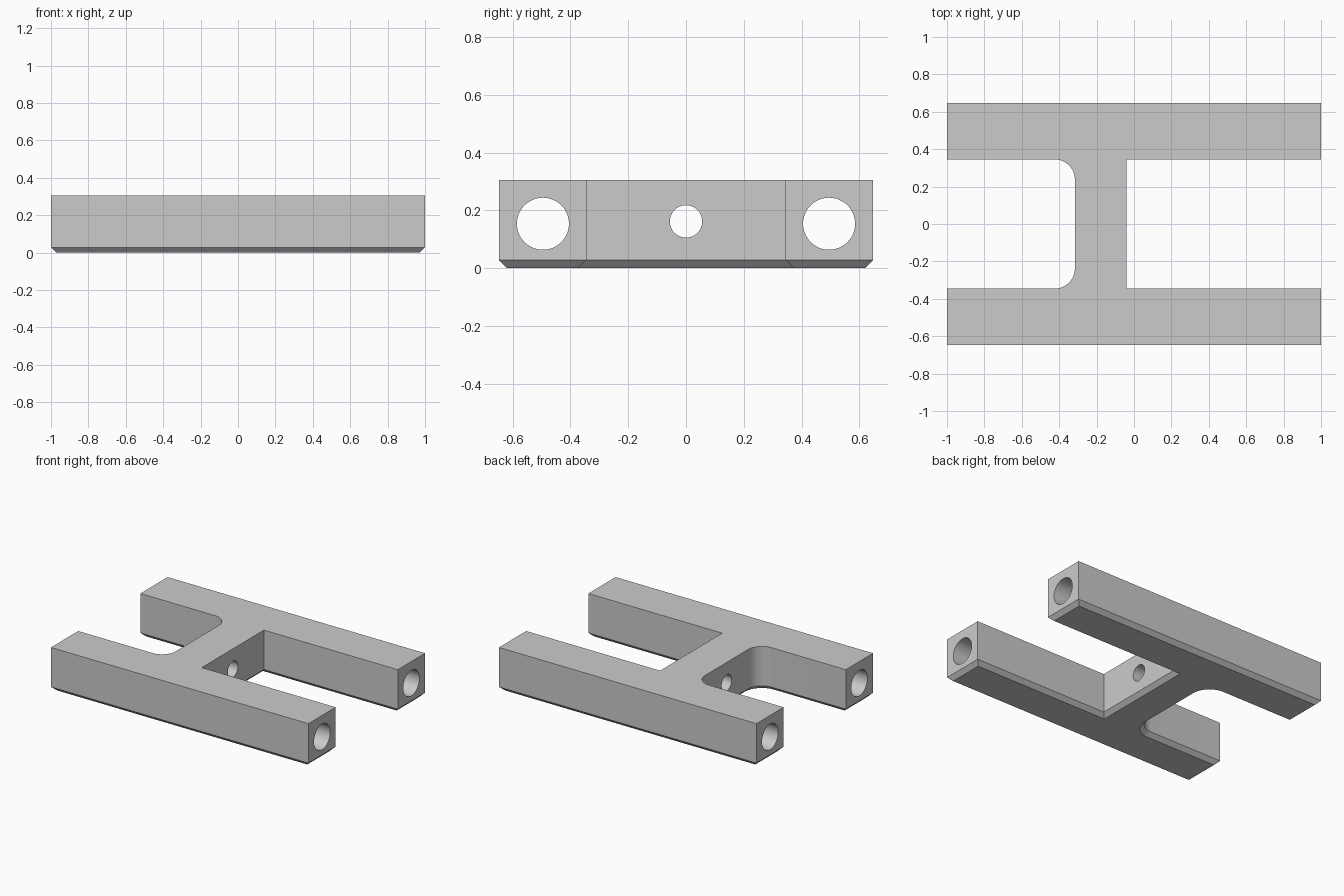
import bpy, bmesh, math

if "Cube" in bpy.data.objects:
    bpy.data.objects.remove(bpy.data.objects["Cube"])

HEIGHT, CHAMFER = 0.305, 0.028
OUT_Y, IN_Y = 0.647, 0.345          # outer and inner faces of the rails
WEB_L, WEB_R = -0.316, -0.04        # left and right faces of the crossbar
FILLET, STEPS = 0.107, 12

grey = bpy.data.materials.new("plain grey")
grey.diffuse_color = (0.6, 0.6, 0.6, 1)
grey.use_nodes = True
grey.node_tree.nodes["Principled BSDF"].inputs["Base Color"].default_value = grey.diffuse_color


def outline(d):
    """H-shaped outline, pulled into the solid by d."""
    x, yo, yi, r = 1 - d, OUT_Y - d, IN_Y + d, FILLET + d
    pts = [(-x, -yo), (x, -yo), (x, -yi), (WEB_R - d, -yi),
           (WEB_R - d, yi), (x, yi), (x, yo), (-x, yo), (-x, yi)]
    # rounded inner corners on the left of the crossbar
    cx, cy = WEB_L - FILLET, IN_Y - FILLET
    arc = [(cx + r * math.sin(a), cy + r * math.cos(a))
           for a in (math.pi / 2 * i / STEPS for i in range(STEPS + 1))]
    return pts + arc + [(px, -py) for px, py in reversed(arc)] + [(-x, -yi)]


# Body: chamfered underside, straight walls, flat top
bm = bmesh.new()
rings = [[bm.verts.new((x, y, z)) for x, y in outline(d)]
         for d, z in ((CHAMFER, 0), (0, CHAMFER), (0, HEIGHT))]
for low, high in zip(rings, rings[1:]):
    for i in range(len(low)):
        j = (i + 1) % len(low)
        bm.faces.new((low[i], low[j], high[j], high[i]))
bm.faces.new(rings[0][::-1])
bm.faces.new(rings[-1])
bmesh.ops.recalc_face_normals(bm, faces=bm.faces)
mesh = bpy.data.meshes.new("h_frame")
bm.to_mesh(mesh)
bm.free()
mesh.materials.append(grey)
frame = bpy.data.objects.new("h_frame", mesh)
bpy.context.collection.objects.link(frame)


def bore(name, x, y, z, radius, length):
    """Drill a hole along x through the frame."""
    bpy.ops.mesh.primitive_cylinder_add(
        vertices=48, radius=radius, depth=length,
        location=(x, y, z), rotation=(0, math.pi / 2, 0))
    cutter = bpy.context.object
    cutter.name = name
    cutter.hide_render = True
    cutter.data.materials.append(grey)
    mod = frame.modifiers.new(name, 'BOOLEAN')
    mod.operation, mod.solver, mod.object = 'DIFFERENCE', 'EXACT', cutter
    bpy.context.view_layer.objects.active = frame
    bpy.ops.object.modifier_apply(modifier=mod.name)
    bpy.data.objects.remove(cutter, do_unlink=True)


# Long holes through both rails, small hole through the crossbar
for side in (-1, 1):
    bore("rail_hole", 0, side * 0.495, 0.154, 0.09, 2.2)
bore("crossbar_hole", (WEB_L + WEB_R) / 2, 0, 0.162, 0.056, 0.5)

bpy.ops.object.select_all(action='DESELECT')
frame.select_set(True)
bpy.context.view_layer.objects.active = frame
bpy.ops.object.shade_smooth_by_angle(angle=math.radians(30))
